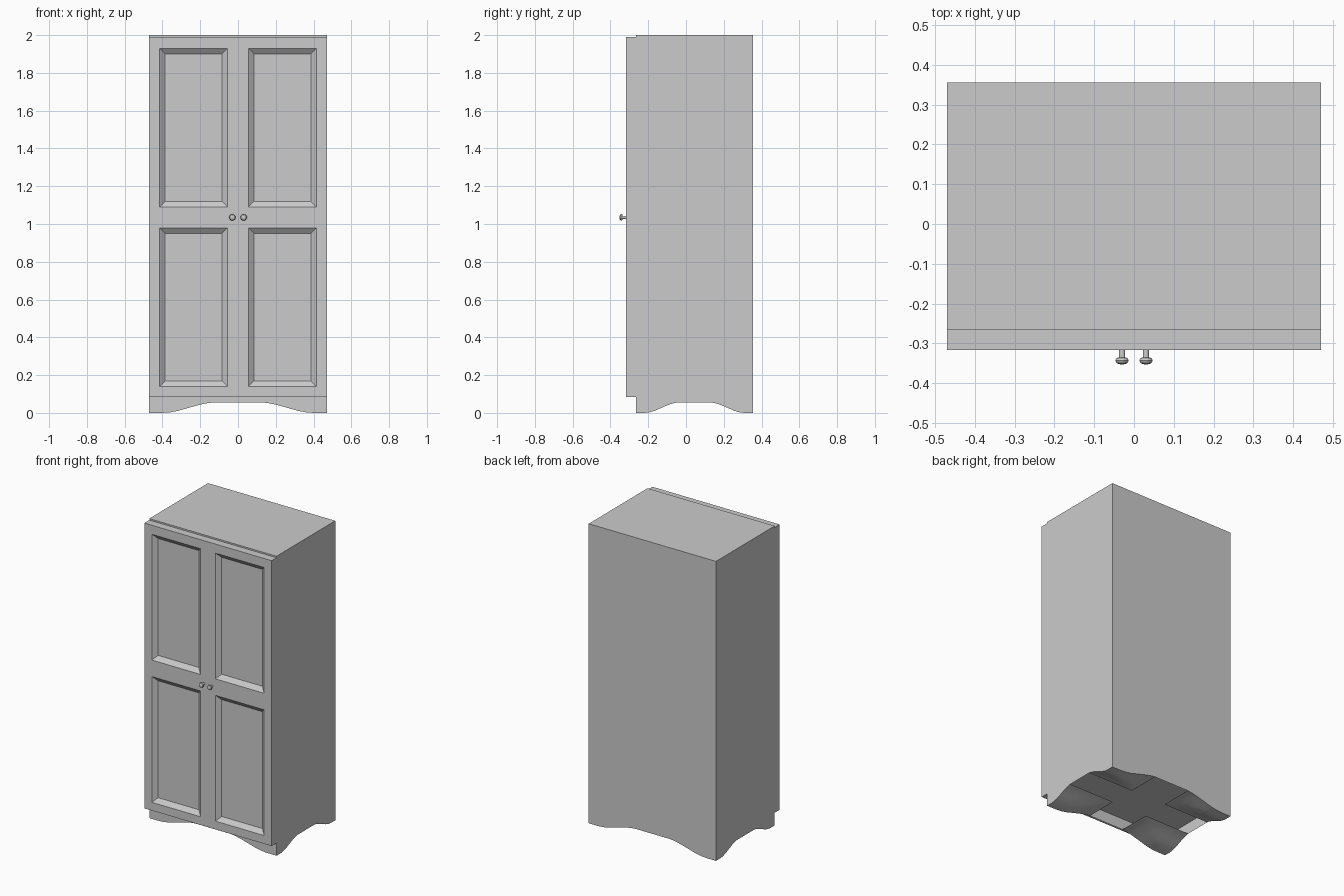
import bpy, bmesh, math

if "Cube" in bpy.data.objects:
    bpy.data.objects.remove(bpy.data.objects["Cube"])

grey = bpy.data.materials.new("grey paint")
grey.diffuse_color = (0.6, 0.6, 0.6, 1)
grey.use_nodes = True
grey.node_tree.nodes["Principled BSDF"].inputs["Base Color"].default_value = grey.diffuse_color

HX, Y0, Y1, TOP = 0.47, -0.265, 0.355, 2.0   # cabinet extents
CY, HY = 0.045, 0.31                         # depth centre and half depth
RISE, FLOOR = 0.055, 0.13                    # arch height, underside panel height
FX, FY = 0.13, 0.09                          # half widths of the flat arch tops
# falling curve from arch top (0) to foot (1)
CURVE = [(0, 1), (0.08, 0.95), (0.2, 0.8), (0.38, 0.5),
         (0.55, 0.2), (0.68, 0.05), (0.8, 0), (1, 0)]


def finish(name, bm, smooth=False):
    bmesh.ops.remove_doubles(bm, verts=bm.verts, dist=1e-5)
    me = bpy.data.meshes.new(name)
    bm.to_mesh(me)
    bm.free()
    me.materials.append(grey)
    ob = bpy.data.objects.new(name, me)
    bpy.context.collection.objects.link(ob)
    if smooth:
        bpy.context.view_layer.objects.active = ob
        ob.select_set(True)
        bpy.ops.object.shade_smooth_by_angle(angle=math.radians(35))
        ob.select_set(False)
    return ob


def half_arch(flat, half):
    """Offsets from the centre with their heights."""
    return [(flat + t * (half - flat), h * RISE) for t, h in CURVE]


def arch(flat, half):
    pts = half_arch(flat, half)
    return [(-u, z) for u, z in reversed(pts)] + pts


# Cabinet shell with arched lower edges on all four sides
bm = bmesh.new()
ax, ay = arch(FX, HX), arch(FY, HY)
ring = [(u, Y0, z) for u, z in ax[:-1]]
ring += [(HX, CY + u, z) for u, z in ay[:-1]]
ring += [(-u, Y1, z) for u, z in ax[:-1]]
ring += [(-HX, CY - u, z) for u, z in ay[:-1]]
low = [bm.verts.new(p) for p in ring]
high = [bm.verts.new((x, y, TOP)) for x, y, z in ring]
for i in range(len(ring)):
    j = (i + 1) % len(ring)
    bm.faces.new((low[i], low[j], high[j], high[i]))
bm.faces.new(high)
finish("cabinet", bm)

# Recessed underside panel
bm = bmesh.new()
bm.faces.new([bm.verts.new(p) for p in ((-HX, Y0, FLOOR), (-HX, Y1, FLOOR),
                                        (HX, Y1, FLOOR), (HX, Y0, FLOOR))])
finish("underside_panel", bm)

# Curved corner feet
for sx, side in ((-1, "left"), (1, "right")):
    for sy, end in ((-1, "front"), (1, "back")):
        bm = bmesh.new()
        grid = [[bm.verts.new((sx * u, CY + sy * v, max(zu, zv)))
                 for v, zv in half_arch(FY, HY)] for u, zu in half_arch(FX, HX)]
        for i in range(len(grid) - 1):
            for j in range(len(grid[0]) - 1):
                q = [grid[i][j], grid[i][j + 1], grid[i + 1][j + 1], grid[i + 1][j]]
                bm.faces.new(q if sx * sy > 0 else q[::-1])
        finish(f"foot_{end}_{side}", bm, True)

# Door front with four sunken bevelled panels
bm = bmesh.new()
DY = -0.317
xs = [-HX, -0.415, -0.055, 0.055, 0.415, HX]
zs = [0.085, 0.14, 0.98, 1.09, 1.93, 1.99]
v = [[bm.verts.new((x, DY, z)) for z in zs] for x in xs]
panels = []
for i in range(5):
    for j in range(5):
        f = bm.faces.new((v[i][j], v[i + 1][j], v[i + 1][j + 1], v[i][j + 1]))
        if i in (1, 3) and j in (1, 3):
            panels.append(f)
rim = [e for e in bm.edges if e.is_boundary]
ext = bmesh.ops.extrude_edge_only(bm, edges=rim)["geom"]
back = [g for g in ext if isinstance(g, bmesh.types.BMVert)]
for b in back:
    b.co.y = Y0
bmesh.ops.holes_fill(bm, edges=[e for e in bm.edges if e.is_boundary], sides=0)
bmesh.ops.recalc_face_normals(bm, faces=bm.faces)
bmesh.ops.inset_individual(bm, faces=panels, thickness=0.042, depth=-0.024)
finish("doors", bm)

# Turned knobs: radius and distance out from the door
profile = [(0.008, -0.002), (0.008, 0.018), (0.014, 0.02), (0.017, 0.026),
           (0.014, 0.032), (0.008, 0.035), (0.0, 0.036)]
SEG = 16
for x, side in ((-0.03, "left"), (0.03, "right")):
    bm = bmesh.new()
    rows = [[bm.verts.new((x + r * math.cos(a), DY - d, 1.035 + r * math.sin(a)))
             for a in (2 * math.pi * k / SEG for k in range(SEG))]
            for r, d in profile[:-1]]
    tip = bm.verts.new((x, DY - profile[-1][1], 1.035))
    for k in range(SEG):
        n = (k + 1) % SEG
        for a, b in zip(rows, rows[1:]):
            bm.faces.new((a[k], a[n], b[n], b[k]))
        bm.faces.new((rows[-1][k], rows[-1][n], tip))
    bm.faces.new(rows[0][::-1])
    bmesh.ops.recalc_face_normals(bm, faces=bm.faces)
    finish(f"knob_{side}", bm, True)
